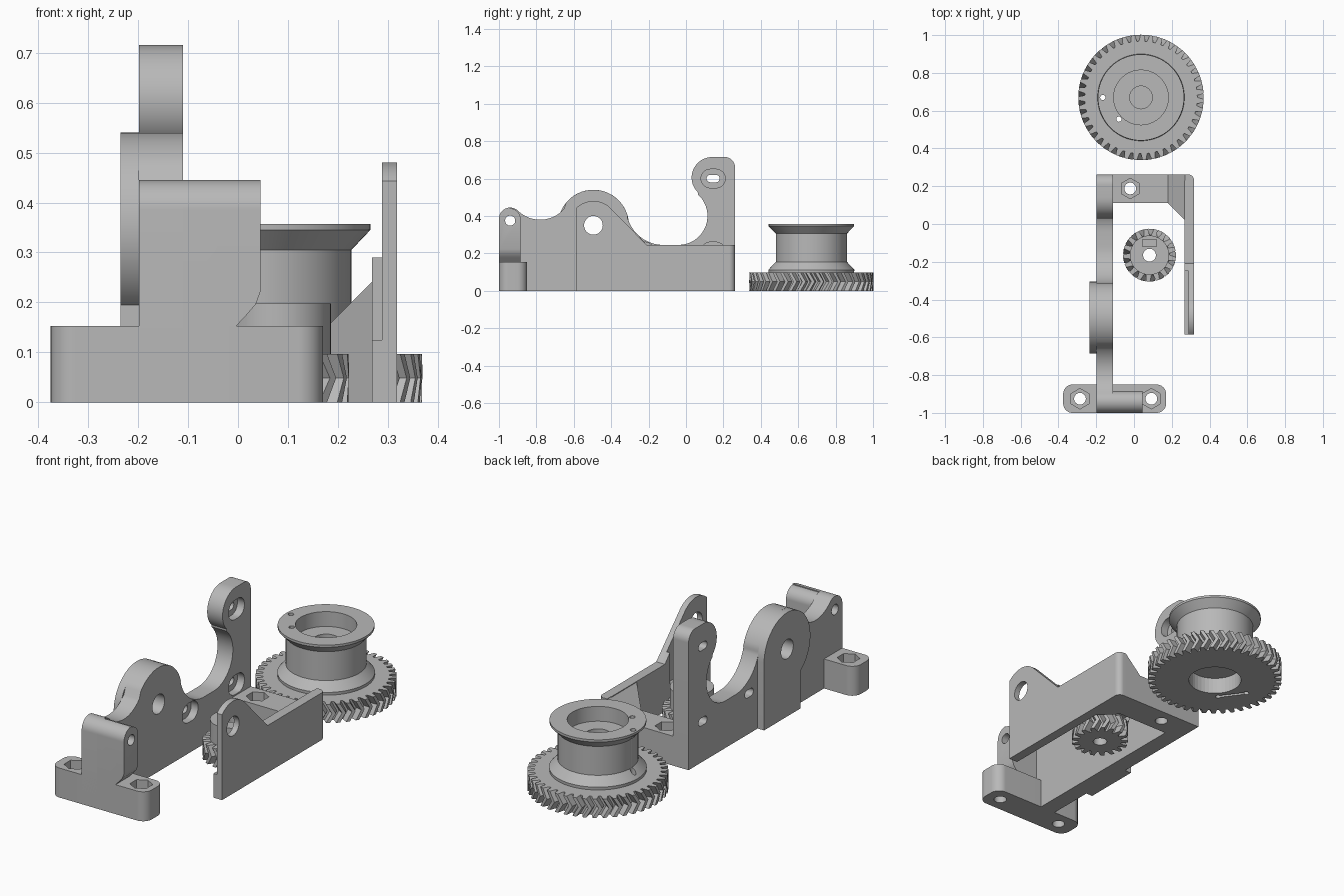
import bpy, bmesh
from math import sin, cos, pi, radians
from mathutils import Vector

if "Cube" in bpy.data.objects:
    bpy.data.objects.remove(bpy.data.objects["Cube"])

grey = bpy.data.materials.new("plain grey")
grey.use_nodes = True
grey.diffuse_color = (0.48, 0.48, 0.48, 1)
grey.node_tree.nodes["Principled BSDF"].inputs["Base Color"].default_value = grey.diffuse_color


def arc(cx, cy, r, a0, a1, n=16):
    angles = [radians(a0 + (a1 - a0) * i / n) for i in range(n + 1)]
    return [(cx + r * cos(a), cy + r * sin(a)) for a in angles]


def circle(cx, cy, r, n=40):
    return arc(cx, cy, r, 0, 360, n)[:-1]


def slot(cx, cy, half, r):
    return arc(cx + half, cy, r, -90, 90) + arc(cx - half, cy, r, 90, 270)


def loft(name, rings):
    """Closed solid through rings with equal point counts."""
    bm = bmesh.new()
    loops = [[bm.verts.new(p) for p in ring] for ring in rings]
    n = len(loops[0])
    for low, high in zip(loops, loops[1:]):
        for i in range(n):
            j = (i + 1) % n
            bm.faces.new((low[i], low[j], high[j], high[i]))
    bm.faces.new(loops[0][::-1])
    bm.faces.new(loops[-1])
    bmesh.ops.recalc_face_normals(bm, faces=bm.faces)
    mesh = bpy.data.meshes.new(name)
    bm.to_mesh(mesh)
    bm.free()
    mesh.materials.append(grey)
    ob = bpy.data.objects.new(name, mesh)
    bpy.context.collection.objects.link(ob)
    return ob


def prism(name, axis, pts, a, b):
    """Extrude a flat profile along x, y or z from a to b."""
    place = {"x": lambda p, t: (t, p[0], p[1]),
             "y": lambda p, t: (p[0], t, p[1]),
             "z": lambda p, t: (p[0], p[1], t)}[axis]
    return loft(name, [[place(p, t) for p in pts] for t in (a, b)])


def rect(u0, v0, u1, v1):
    return [(u0, v0), (u1, v0), (u1, v1), (u0, v1)]


def lathe(name, cx, cy, profile, n=64):
    return loft(name, [[(x, y, z) for x, y in circle(cx, cy, r, n)] for r, z in profile])


def gear(name, cx, cy, teeth, root, tip, height, twist):
    """Herringbone gear: the middle ring is turned against both ends."""
    rings = []
    for z, turn in ((0, 0), (height / 2, twist), (height, 0)):
        ring = []
        for i in range(teeth):
            for part, r in ((0, root), (0.25, root), (0.42, tip), (0.8, tip)):
                a = 2 * pi * (i + part) / teeth + turn
                ring.append((cx + r * cos(a), cy + r * sin(a), z))
        rings.append(ring)
    return loft(name, rings)


def cut(obs, axis, pts, a, b):
    cutter = prism("cutter", axis, pts, a, b)
    cutter.hide_render = True
    for ob in obs:
        mod = ob.modifiers.new("cut", "BOOLEAN")
        mod.operation = "DIFFERENCE"
        mod.solver = "EXACT"
        mod.object = cutter
        bpy.context.view_layer.objects.active = ob
        bpy.ops.object.modifier_apply(modifier=mod.name)
    bpy.data.objects.remove(cutter)


# Long side wall with bearing hump and motor post
BY, BZ = -0.495, 0.35
BACK = 0.262
wall_profile = [(-1, 0)] + arc(-0.94, 0.385, 0.06, 180, 50)
wall_profile += arc(-0.78, 0.55, 0.17, 232, 318)
wall_profile += arc(BY, BZ, 0.19, 140, 16)
wall_profile += arc(-0.12, 0.445, 0.2, 195, 270)
wall_profile += arc(-0.04, 0.4, 0.155, 270, 408)
wall_profile += arc(0.14, 0.605, 0.11, 226, 90)
wall_profile += arc(BACK - 0.055, 0.66, 0.055, 90, 0) + [(BACK, 0)]
wall = prism("side_wall", "x", wall_profile, -0.198, -0.11)

# Thickened bearing boss on the outside of the wall
boss = prism("bearing_boss", "x", arc(BY, BZ, 0.19, 0, 235, 32) + [(-0.604, 0), (-0.305, 0)],
             -0.235, -0.198)

# Front block, undercut for the nut pocket
block = prism("front_block", "x", [(-1, 0.153)] + arc(-0.94, 0.385, 0.06, 180, 90)
              + arc(-0.94, 0.385, 0.055, 90, 0) + [(-0.885, 0.153)], -0.11, 0.045)
cut([block], "y", [(-0.006, 0.15), (0.02, 0.178), (0.036, 0.197), (0.046, 0.225),
                   (0.1, 0.225), (0.1, 0.1), (-0.006, 0.1)], -1.1, -0.8)

# Front foot with rounded corners
R = 0.05
foot = prism("front_foot", "z",
             arc(-0.375 + R, -1 + R, R, 180, 270) + arc(0.17 - R, -1 + R, R, 270, 360)
             + arc(0.17 - R, -0.85 - R, R, 0, 90) + arc(-0.375 + R, -0.85 - R, R, 90, 180),
             0, 0.153)

# Rear cross bar, its gusset and rounded corner
cross = prism("rear_cross_bar", "z", rect(-0.11, 0.11, 0.27, BACK), 0, 0.153)
gusset = prism("corner_gusset", "y", [(0.18, 0), (0.18, 0.153), (0.27, 0.243), (0.27, 0)],
               0.01, BACK)
cut([gusset], "z", [(0.1, 0.19), (0.28, 0.01), (0.28, -0.1), (0.1, -0.1)], -0.1, 0.4)
corner = prism("rear_corner", "z", [(0.27, 0.23), (0.318, 0.23)]
               + arc(0.288, BACK - 0.03, 0.03, 0, 90) + [(0.27, BACK)], 0, 0.245)

# Inner support plate with a thicker pad
plate = prism("support_plate", "x", [(-0.585, 0)] + arc(BY, BZ, 0.13, 134, 44)
              + [(-0.21, 0.245), (0.23, 0.245), (0.23, 0)], 0.288, 0.318)
pad = prism("plate_pad", "x", [(-0.585, 0), (0.23, 0), (0.23, 0.245), (-0.21, 0.245),
                               (-0.25, 0.29), (-0.25, 0.125), (-0.585, 0.125)], 0.268, 0.288)

# Bearing bore, hinge hole and motor slots
cut([wall, boss, plate], "x", circle(BY, BZ, 0.05), -0.4, 0.5)
cut([wall, block], "x", circle(-0.94, 0.375, 0.027), -0.4, 0.2)
for y, z in ((0.145, 0.6), (0.145, 0.21), (-0.235, 0.21)):
    cut([wall], "x", slot(y, z, 0.015, 0.02), -0.4, 0.1)
    cut([wall], "x", slot(y, z, 0.015, 0.05), -0.15, 0.1)

# Bolt holes with hexagonal nut pockets
for ob, x, y in ((foot, -0.286, -0.925), (foot, 0.092, -0.925), (cross, -0.02, 0.188)):
    cut([ob], "z", circle(x, y, 0.031), -0.1, 0.3)
    cut([ob], "z", arc(x, y, 0.054, 30, 390, 6)[:-1], 0.09, 0.3)

# Large gear and winding spool
GX, GY = 0.037, 0.67
big = gear("large_gear", GX, GY, 43, 0.298, 0.332, 0.097, 0.085)
spool = lathe("spool", GX, GY, [(0.228, 0.08), (0.23, 0.112), (0.19, 0.155), (0.19, 0.305),
                                (0.228, 0.345), (0.228, 0.357)])
cut([big, spool], "z", circle(GX, GY, 0.13), -0.1, 0.085)
cut([spool], "z", circle(GX, GY, 0.06), -0.1, 0.18)
cut([spool], "z", circle(GX, GY, 0.145), 0.28, 0.5)
cut([spool], "z", circle(GX, GY, 0.06), 0.24, 0.5)

# Cord holes and the groove joining them underneath
h1, h2 = Vector((-0.165, 0.67)), Vector((-0.08, 0.555))
for h in (h1, h2):
    cut([big, spool], "z", circle(h.x, h.y, 0.014, 16), -0.1, 0.5)
side = (h2 - h1).orthogonal().normalized() * 0.008
cut([big], "z", [h1 + side, h1 - side, h2 - side, h2 + side], -0.1, 0.03)

# Small motor gear with hub and nut slot
PX, PY = 0.082, -0.165
small = gear("small_gear", PX, PY, 17, 0.106, 0.14, 0.097, 0.2)
hub = lathe("small_gear_hub", PX, PY, [(0.104, 0.05), (0.104, 0.198)], 48)
cut([small, hub], "z", circle(PX, PY, 0.034), -0.1, 0.3)
cut([hub], "z", rect(PX - 0.036, PY + 0.045, PX + 0.036, PY + 0.083), 0.11, 0.3)

# Smooth the round surfaces, keep the edges sharp
for ob in bpy.context.scene.objects:
    ob.select_set(ob.type == "MESH" and ob.name not in ("large_gear", "small_gear"))
bpy.context.view_layer.objects.active = wall
bpy.ops.object.shade_smooth_by_angle(angle=radians(28))
